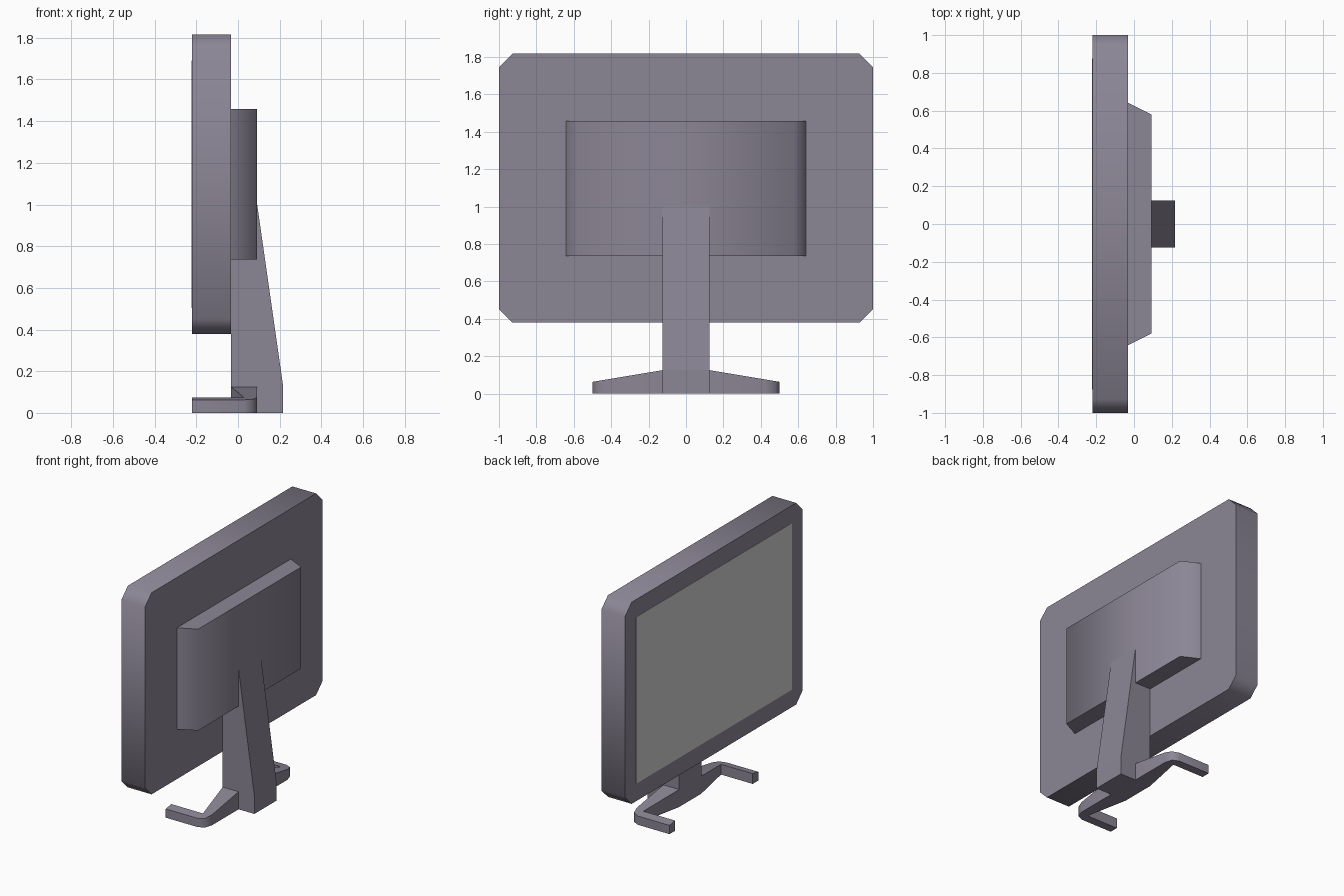
import bpy
import bmesh
from math import radians
from mathutils import Vector

cube = bpy.data.objects.get("Cube")
if cube:
    bpy.data.objects.remove(cube, do_unlink=True)


def make_material(name, color):
    mat = bpy.data.materials.new(name)
    mat.use_nodes = True
    mat.diffuse_color = (*color, 1)
    mat.node_tree.nodes["Principled BSDF"].inputs["Base Color"].default_value = (*color, 1)
    return mat


casing_mat = make_material("purple grey casing", (0.26, 0.238, 0.3))
screen_mat = make_material("light grey screen", (0.65, 0.65, 0.64))


def prism(name, outline, direction, mat):
    """Extrude a flat outline of 3D points along a direction."""
    bm = bmesh.new()
    face = bm.faces.new([bm.verts.new(p) for p in outline])
    out = bmesh.ops.extrude_face_region(bm, geom=[face], use_keep_orig=True)
    moved = [g for g in out["geom"] if isinstance(g, bmesh.types.BMVert)]
    bmesh.ops.translate(bm, verts=moved, vec=Vector(direction))
    bmesh.ops.recalc_face_normals(bm, faces=bm.faces)
    mesh = bpy.data.meshes.new(name)
    bm.to_mesh(mesh)
    bm.free()
    mesh.materials.append(mat)
    obj = bpy.data.objects.new(name, mesh)
    bpy.context.collection.objects.link(obj)
    return obj


def smooth(obj):
    bpy.ops.object.select_all(action="DESELECT")
    obj.select_set(True)
    bpy.context.view_layer.objects.active = obj
    bpy.ops.object.shade_smooth_by_angle(angle=radians(75))


front, back, hub_back = -0.22, -0.033, 0.092
mid_z = 1.098

# Display casing with clipped corners
half_w, half_h, clip = 1.0, 0.719, 0.073
corner = [(half_w, half_h - clip), (half_w - clip, half_h)]
ring = corner + [(-y, z) for y, z in reversed(corner)]
ring += [(-y, -z) for y, z in ring]
smooth(prism("display_casing", [(front, y, mid_z + z) for y, z in ring],
             (back - front, 0, 0), casing_mat))

# Thin screen plate on the display side
w, h = half_w - 0.125, half_h - 0.125
prism("screen", [(front - 0.002, y, mid_z + z)
                 for y, z in ((-w, -h), (w, -h), (w, h), (-w, h))],
      (0.003, 0, 0), screen_mat)

# Rear housing with slanted ends
hub = [(back, -0.642), (hub_back, -0.58), (hub_back, 0.58), (back, 0.642)]
smooth(prism("rear_housing", [(x, y, 0.735) for x, y in hub],
             (0, 0, 0.723), casing_mat))

# Tapered stand column
side = [(back, 0), (0.217, 0), (0.217, 0.125), (hub_back, 1.0), (back, 1.0)]
prism("stand_column", [(x, -0.125, z) for x, z in side], (0, 0.25, 0), casing_mat)

# Bent feet: sloping away from the column, then turning toward the screen side
plan = [(back, 0.125), (hub_back, 0.125), (hub_back, 0.425), (0.076, 0.478),
        (0.03, 0.5), (front, 0.5), (front, 0.4375), (0.03, 0.4375)]
foot = prism("stand_feet", [(x, y, 0) for x, y in plan], (0, 0, 0.125), casing_mat)
for v in foot.data.vertices:
    if v.co.z > 0.1:
        v.co.z -= (v.co.y - 0.125) / 6
smooth(foot)
mirror = foot.modifiers.new("Mirror", "MIRROR")
mirror.use_axis = (False, True, False)
mirror.use_mirror_merge = False
